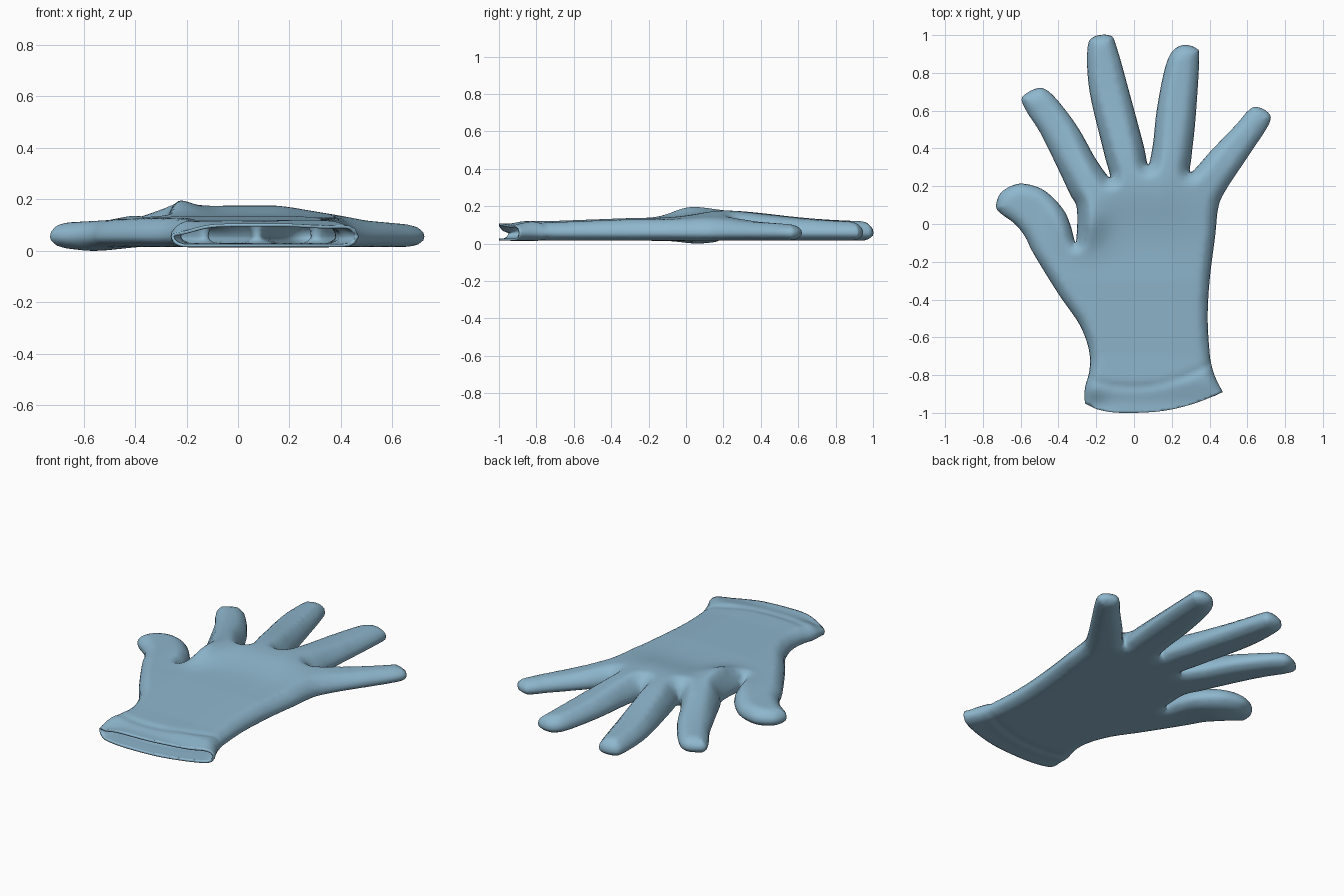
import bpy, bmesh, math
from mathutils import Vector, kdtree
from mathutils.geometry import delaunay_2d_cdt

if "Cube" in bpy.data.objects:
    bpy.data.objects.remove(bpy.data.objects["Cube"])

# Glove silhouette seen from above, from the left cuff corner round the fingers
SIDE = [(-.26, -.95), (-.26, -.87), (-.235, -.77), (-.24, -.66), (-.29, -.53), (-.4, -.37),
        (-.53, -.16), (-.575, -.07), (-.63, .0), (-.71, .06), (-.73, .1), (-.7, .17), (-.61, .213),
        (-.51, .195), (-.44, .15), (-.37, .07), (-.335, -.01), (-.308, -.095),    # thumb
        (-.302, .08), (-.34, .16), (-.42, .33), (-.5, .49), (-.565, .59), (-.595, .66),
        (-.56, .698), (-.5, .72), (-.45, .7), (-.38, .625), (-.29, .5), (-.2, .34),
        (-.127, .247),                                                            # first finger
        (-.16, .38), (-.235, .7), (-.247, .92), (-.215, .99), (-.125, .997),
        (-.09, .93), (-.02, .68), (.05, .42), (.075, .315),                       # second finger
        (.1, .42), (.12, .6), (.16, .81), (.2, .91), (.26, .947), (.33, .93), (.345, .87),
        (.325, .55), (.305, .36), (.303, .275),                                   # third finger
        (.41, .39), (.54, .525), (.6, .595), (.645, .62), (.71, .59), (.715, .53),
        (.605, .36), (.48, .17), (.445, .08), (.43, -.06), (.4, -.3), (.39, -.5),  # fourth finger
        (.4, -.68), (.41, -.745), (.43, -.81), (.47, -.89)]
# Open wrist edge, right to left
CUFF = [(.47, -.89), (.32, -.95), (.15, -.99), (-.05, -1.0), (-.18, -.985), (-.26, -.95)]


def spline(pts, n):
    """Catmull-Rom samples through the points."""
    p = [Vector(q) for q in pts]
    p = [p[0]] + p + [p[-1]]
    out = []
    for i in range(1, len(p) - 2):
        a, b, c, d = p[i - 1:i + 3]
        for k in range(n):
            t = k / n
            out.append(.5 * (2 * b + (c - a) * t + (2 * a - 5 * b + 4 * c - d) * t * t
                             + (3 * b - a - 3 * c + d) * t ** 3))
    return out + [p[-2]]


dense = spline(SIDE, 20)
side = dense[::4]
loop = side + spline(CUFF, 6)[1:-1]
kd = kdtree.KDTree(len(dense))
for i, p in enumerate(dense):
    kd.insert((p.x, p.y, 0), i)
kd.balance()


def dist(p):
    return kd.find((p.x, p.y, 0))[2]


def inside(p):
    hit = False
    for i, b in enumerate(loop):
        a = loop[i - 1]
        if (a.y > p.y) != (b.y > p.y) and p.x < a.x + (p.y - a.y) * (b.x - a.x) / (b.y - a.y):
            hit = not hit
    return hit


def gauss(v, s):
    return math.exp(-(v / s) ** 2)


def heights(x, y, d):
    """Top and bottom z at a point lying d from the silhouette."""
    top = .136 - .055 * max(0, abs(x) - .2) - .025 * max(0, y - .25)
    top -= .015 * min(1, max(0, -y - .3) / .4) + .02 * min(1, max(0, -y - .84) / .1)
    v = y - (.21 - .4 * (x - .05) ** 2)
    fade = min(1, max(0, (.5 - x) / .35)) * min(1, max(0, (x + .5) / .25))
    bump = .04 * fade * gauss(v, .38 if v > 0 else .2)         # knuckle crest
    bump += .045 * gauss(x + .25, .1) * gauss(y - .01, .12)    # fold by the thumb
    top += bump * min(1, d / .07)
    seam = y - (-.865 + .012 * x + .71 * x * x)                # hem of the cuff
    groove = .012 * gauss(seam, .014) - (.005 if seam < 0 else 0)
    top -= groove
    top -= .03 * gauss(x + .23, .09) * gauss(y + .97, .06)     # sagging cuff corner
    low = .015 + .6 * groove * (seam > -.04)
    low -= .015 * gauss(x + .56, .12) * gauss(y - .06, .12)
    t = min(1, d / .062)
    f = math.sqrt(1 - (1 - t) ** 2)
    mid = .056
    return mid + (top - mid) * f, mid - (mid - low) * f


# Points: silhouette, rows just inside it for the rounded edge, then a fill grid
pts = list(reversed(loop))
n_loop = len(pts)
for i in range(1, len(side) - 1):
    t = (side[i + 1] - side[i - 1]).normalized()
    for off in (.004, .014, .03):
        q = side[i] + Vector((t.y, -t.x)) * off
        if inside(q) and dist(q) > off * .93:
            pts.append(q)
for i in range(-50, 50):
    for j in range(-67, 67):
        q = Vector((i * .015 + (j % 2) * .0075, j * .015))
        if inside(q) and dist(q) > .04:
            pts.append(q)
flat, _, tris, *_ = delaunay_2d_cdt(pts, [], [list(range(n_loop))], 1, 1e-5)

# Upper and lower skins share the side edge and stay open at the wrist
bm = bmesh.new()
upper, lower = [], []
for p in flat:
    d = dist(p)
    d = 0 if d < 5e-4 else d
    zt, zb = heights(p.x, p.y, d)
    upper.append(bm.verts.new((p.x, p.y, zt)))
    lower.append(upper[-1] if d == 0 else bm.verts.new((p.x, p.y, zb)))
for f in tris:
    for skin, order in ((upper, f), (lower, f[::-1])):
        vs = [skin[k] for k in order]
        if bm.faces.get(vs) is None:
            bm.faces.new(vs)
loose = [v for v in bm.verts if not v.link_faces]
bmesh.ops.delete(bm, geom=loose, context='VERTS')
for f in bm.faces:
    f.smooth = True

# Soften slightly, keeping the silhouette and wrist edge
soft = [v for v in bm.verts if not v.is_boundary and dist(v.co.xy) > .01]
for _ in range(3):
    bmesh.ops.smooth_vert(bm, verts=soft, factor=.4, use_axis_x=True, use_axis_y=True, use_axis_z=True)

mesh = bpy.data.meshes.new("glove")
bm.to_mesh(mesh)
bm.free()
glove = bpy.data.objects.new("glove", mesh)
bpy.context.collection.objects.link(glove)

# Fabric thickness, visible at the wrist opening
wall = glove.modifiers.new("fabric", 'SOLIDIFY')
wall.thickness = .012
wall.offset = -1

mat = bpy.data.materials.new("light blue")
mat.diffuse_color = (.27, .47, .61, 1)
mat.use_nodes = True
mat.node_tree.nodes["Principled BSDF"].inputs["Base Color"].default_value = mat.diffuse_color
mesh.materials.append(mat)
